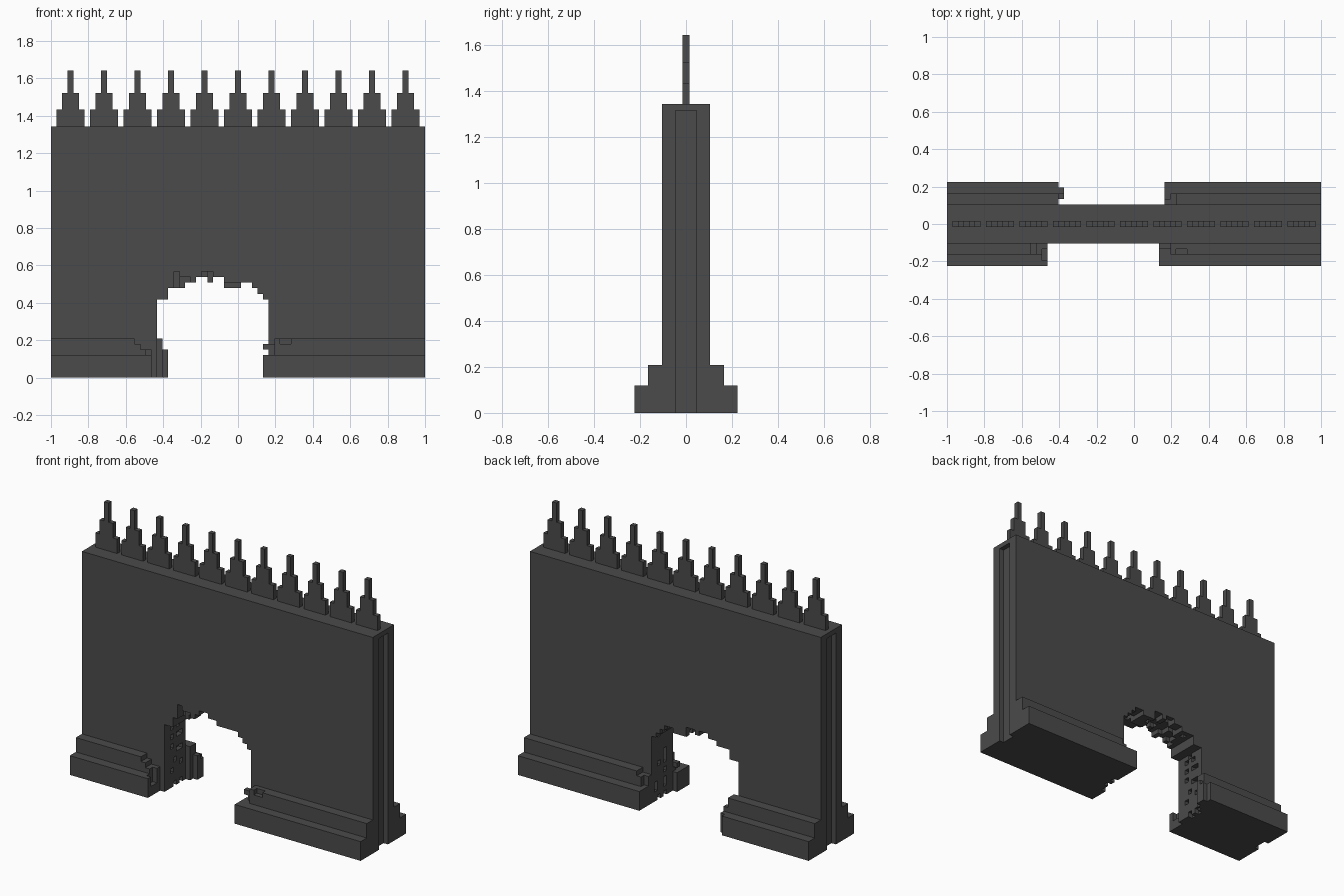
import bpy, bmesh, random

if "Cube" in bpy.data.objects:
    bpy.data.objects.remove(bpy.data.objects["Cube"])

random.seed(4)
V = 2 / 67            # edge of one building block
NX, NY = 67, 15       # blocks along the length and depth

stone = bpy.data.materials.new("dark grey stone")
stone.diffuse_color = (0.07, 0.07, 0.07, 1)
stone.use_nodes = True
stone.node_tree.nodes["Principled BSDF"].inputs["Base Color"].default_value = stone.diffuse_color


def block(x0, x1, y0, y1, z0, z1):
    """Set of cells in a half-open box."""
    return {(i, j, k) for i in range(x0, x1) for j in range(y0, y1) for k in range(z0, z1)}


# Main wall with a groove down each end
wall = block(0, NX, 4, 11, 0, 45)
for end in (0, NX - 1):
    wall -= block(end, end + 1, 6, 9, 0, 44)

# Two-step plinth, front and back
plinth = set()
for depth, height in ((0, 4), (2, 7)):
    plinth |= block(0, NX, depth, 4, 0, height)
    plinth |= block(0, NX, 11, NY - depth, 0, height)

# Stepped spikes along the top
spikes = set()
for c in range(3, NX, 6):
    for half, z0, z1 in ((2, 45, 48), (1, 48, 51), (0, 51, 55)):
        spikes |= block(c - half, c + half + 1, 7, 8, z0, z1)

# Ragged breach: clear opening through the wall, as (x0, x1, top)
breach = set()
for x0, x1, top in ((19, 21, 14), (21, 24, 16), (24, 26, 17), (26, 28, 18), (28, 29, 17),
                    (29, 31, 18), (31, 34, 16), (34, 36, 17), (36, 37, 16), (37, 38, 15),
                    (38, 39, 14)):
    breach |= block(x0, x1, 4, 11, 0, top)

# Broken chips on the jambs and underside of the breach (inside the wall thickness)
for j in range(4, 11):
    for k in range(0, 14):
        for i in (18, 39):
            if random.random() < 0.2 and 5 < j < 10:
                breach.add((i, j, k))
    for i in range(21, 38):
        if random.random() < 0.35 and 4 < j < 10:
            top = max(c[2] for c in breach if c[0] == i and c[1] == j)
            breach.add((i, j, top + 1))
breach |= block(22, 23, 4, 6, 16, 19) | block(23, 25, 4, 5, 16, 18)
breach |= block(27, 29, 4, 6, 17, 19) | block(31, 34, 4, 6, 16, 17)

# Plinth ends at the breach
breach |= block(18, 38, 0, 4, 0, 7) | block(20, 39, 11, 15, 0, 7)
breach -= block(20, 21, 12, 14, 0, 5)
breach |= block(15, 18, 2, 4, 6, 7) | block(16, 18, 2, 4, 5, 6) | block(17, 18, 2, 3, 4, 5)
breach |= block(17, 18, 1, 3, 2, 4)
breach |= block(38, 39, 0, 4, 4, 5) | block(38, 40, 2, 4, 6, 7) | block(41, 43, 2, 3, 6, 7)
breach |= block(38, 40, 2, 3, 4, 6) - block(38, 39, 3, 4, 5, 6)
breach |= block(39, 41, 11, 13, 6, 7) | block(39, 40, 12, 13, 4, 6)

parts = {"wall": wall - breach, "plinth": plinth - breach, "wall_spikes": spikes}
solid = set().union(*parts.values())


def build(name, cells):
    """Skin the outer faces of the blocks and merge the flat areas."""
    bm = bmesh.new()
    verts = {}

    def vert(p):
        if p not in verts:
            verts[p] = bm.verts.new(((p[0] - NX / 2) * V, (p[1] - NY / 2) * V, p[2] * V))
        return verts[p]

    for c in sorted(cells):
        for a in range(3):
            u, w = (a + 1) % 3, (a + 2) % 3
            for s in (0, 1):
                n = list(c)
                n[a] += 1 if s else -1
                if tuple(n) in solid:
                    continue
                corners = []
                for du, dw in ((0, 0), (1, 0), (1, 1), (0, 1)):
                    p = list(c)
                    p[a] += s
                    p[u] += du
                    p[w] += dw
                    corners.append(vert(tuple(p)))
                bm.faces.new(corners if s else corners[::-1])
    bm.normal_update()
    bmesh.ops.dissolve_limit(bm, angle_limit=0.01, verts=bm.verts[:], edges=bm.edges[:])
    mesh = bpy.data.meshes.new(name)
    bm.to_mesh(mesh)
    bm.free()
    mesh.materials.append(stone)
    bpy.context.collection.objects.link(bpy.data.objects.new(name, mesh))


for part_name, part_cells in parts.items():
    build(part_name, part_cells)
